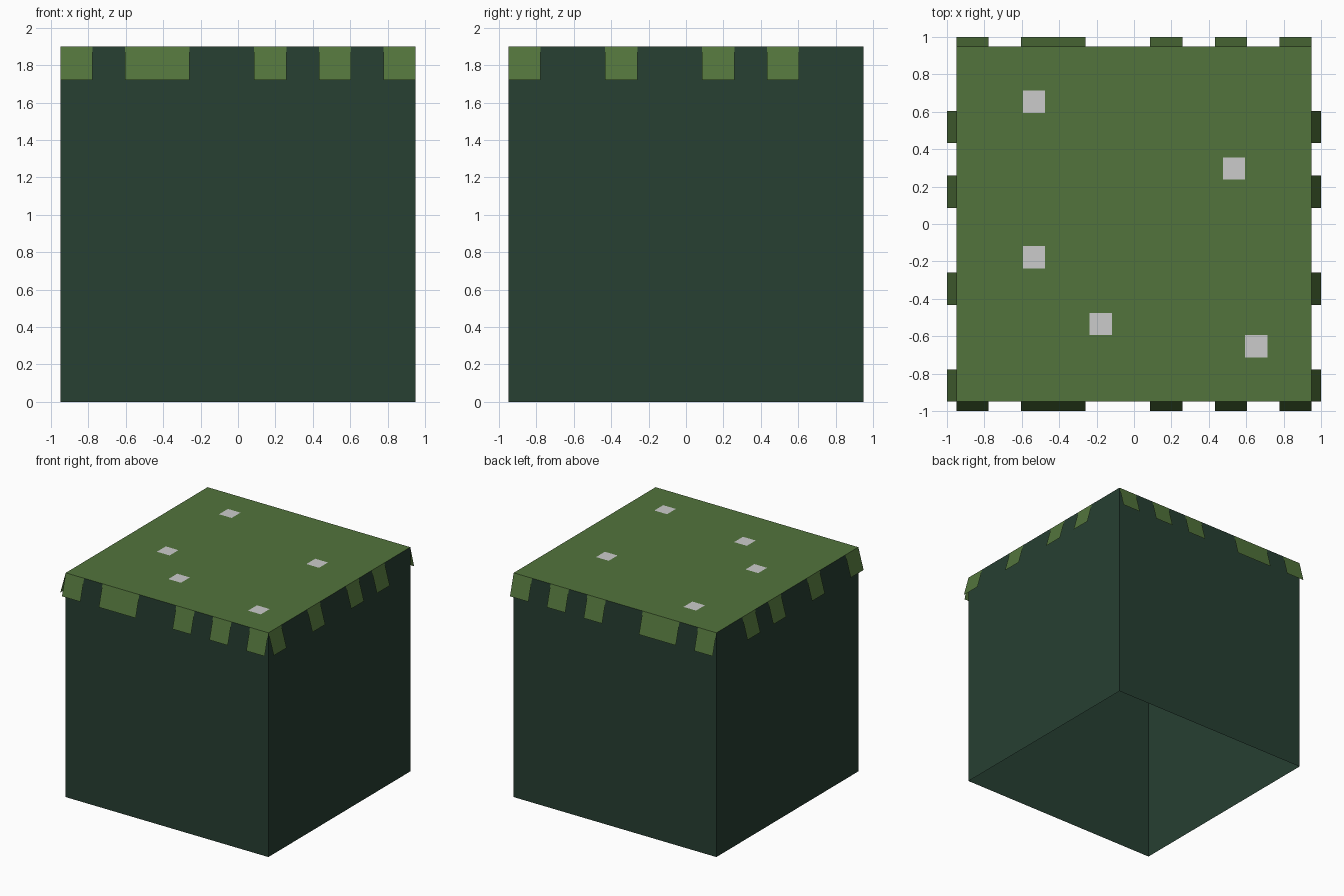
import bpy

if "Cube" in bpy.data.objects:
    bpy.data.objects.remove(bpy.data.objects["Cube"])

HALF = 0.95            # half width of the block
TOP = 1.9              # height of the block
CELL = 2 * HALF / 11   # tab width
DOT = 2 * HALF / 16    # width of a top speck
FLARE, DROP = 0.05, 0.18


def material(name, rgb):
    mat = bpy.data.materials.new(name)
    mat.diffuse_color = (*rgb, 1)
    mat.use_nodes = True
    mat.node_tree.nodes["Principled BSDF"].inputs["Base Color"].default_value = mat.diffuse_color
    return mat


def quads_object(name, quads, mat=None):
    """One mesh object made of separate flat quads."""
    verts = [v for q in quads for v in q]
    faces = [range(i, i + 4) for i in range(0, len(verts), 4)]
    mesh = bpy.data.meshes.new(name)
    mesh.from_pydata(verts, [], [tuple(f) for f in faces])
    if mat:
        mesh.materials.append(mat)
    obj = bpy.data.objects.new(name, mesh)
    bpy.context.collection.objects.link(obj)
    return obj


def flat_square(x, y, h, z):
    return [(x - h, y - h, z), (x + h, y - h, z), (x + h, y + h, z), (x - h, y + h, z)]


dark = material("dark_green", (0.02, 0.05, 0.032))
green = material("leaf_green", (0.085, 0.175, 0.045))

# Body: four thin walls, open underneath
ring = [(-HALF, -HALF), (HALF, -HALF), (HALF, HALF), (-HALF, HALF)]
walls = []
for (ax, ay), (bx, by) in zip(ring, ring[1:] + ring[:1]):
    walls.append([(ax, ay, 0), (bx, by, 0), (bx, by, TOP), (ax, ay, TOP)])
quads_object("body_walls", walls, dark)

# Lid
quads_object("top_cover", [flat_square(0, 0, HALF, TOP)], green)

# Flared tabs hanging from the lid: (first cell, number of cells)
front_back = [(0, 1), (2, 2), (6, 1), (8, 1), (10, 1)]
sides = [(0, 1), (3, 1), (6, 1), (8, 1)]


def tabs(name, layout, sign, along_x):
    quads = []
    for start, count in layout:
        a = -HALF + start * CELL
        b = a + count * CELL
        inner, outer = sign * HALF, sign * (HALF + FLARE)
        quad = [(a, outer, TOP - DROP), (b, outer, TOP - DROP), (b, inner, TOP), (a, inner, TOP)]
        if not along_x:
            quad = [(y, x, z) for x, y, z in quad]
        # keep normals pointing outwards
        if (sign > 0) == along_x:
            quad.reverse()
        quads.append(quad)
    quads_object(name, quads, green)


tabs("front_tabs", front_back, -1, True)
tabs("back_tabs", front_back, 1, True)
tabs("left_tabs", sides, -1, False)
tabs("right_tabs", sides, 1, False)

# Grey specks on the lid, placed on a 16-cell grid
spots = [(-4.5, 5.5), (4.5, 2.5), (-4.5, -1.5), (-1.5, -4.5), (5.5, -5.5)]
quads_object("top_specks", [flat_square(x * DOT, y * DOT, DOT / 2, TOP + 0.002) for x, y in spots])
